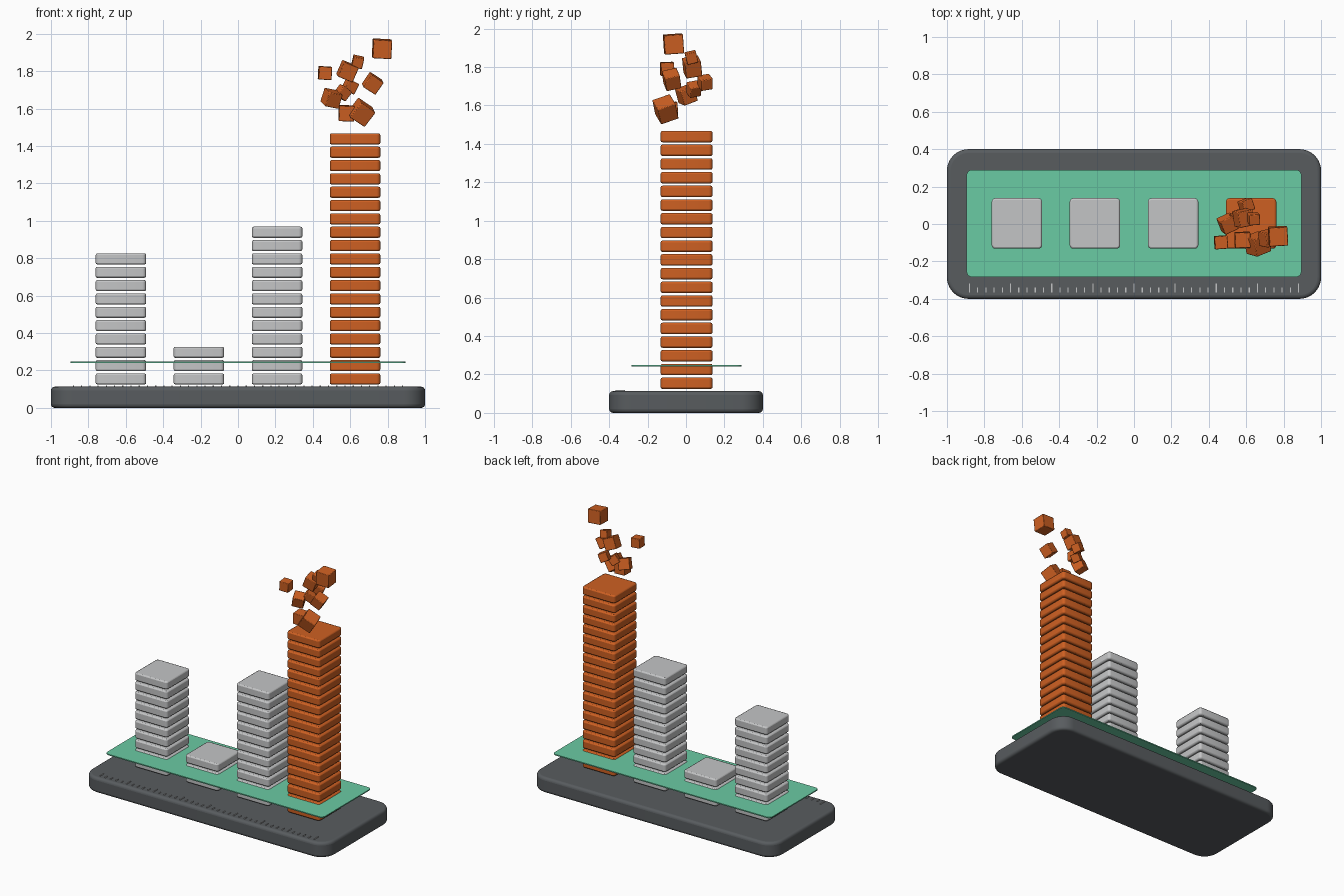
import bpy, bmesh, math
from mathutils import Matrix, Euler

if "Cube" in bpy.data.objects:
    bpy.data.objects.remove(bpy.data.objects["Cube"])


def srgb(r, g, b):
    return tuple(((c / 255 + 0.055) / 1.055) ** 2.4 for c in (r, g, b)) + (1,)


def material(name, rgb):
    m = bpy.data.materials.new(name)
    m.diffuse_color = srgb(*rgb)
    m.use_nodes = True
    m.node_tree.nodes["Principled BSDF"].inputs["Base Color"].default_value = m.diffuse_color
    return m


CHARCOAL = material("charcoal", (88, 92, 95))
GREY = material("light grey", (196, 197, 198))
ORANGE = material("burnt orange", (206, 96, 34))
GREEN = material("sea green", (106, 203, 163))


def finish(name, bm, mat, bevel=0, segments=3):
    mesh = bpy.data.meshes.new(name)
    bmesh.ops.recalc_face_normals(bm, faces=bm.faces)
    bm.to_mesh(mesh)
    bm.free()
    ob = bpy.data.objects.new(name, mesh)
    bpy.context.collection.objects.link(ob)
    mesh.materials.append(mat)
    if bevel:
        b = ob.modifiers.new("soft_edges", "BEVEL")
        b.width, b.segments, b.limit_method = bevel, segments, "ANGLE"
        b.angle_limit = math.radians(40)
    bpy.ops.object.select_all(action="DESELECT")
    ob.select_set(True)
    bpy.context.view_layer.objects.active = ob
    bpy.ops.object.shade_smooth_by_angle(angle=math.radians(35))
    return ob


def rounded_slab(bm, cx, cy, w, d, z0, z1, radius, steps=6):
    """Extruded rectangle with rounded corners."""
    ring = []
    for q, (sx, sy) in enumerate([(1, 1), (-1, 1), (-1, -1), (1, -1)]):
        for i in range(steps + 1):
            a = math.pi / 2 * (q + i / steps)
            ring.append((cx + sx * (w / 2 - radius) + radius * math.cos(a),
                         cy + sy * (d / 2 - radius) + radius * math.sin(a)))
    face = bm.faces.new([bm.verts.new((x, y, z0)) for x, y in ring])
    out = bmesh.ops.extrude_face_region(bm, geom=[face])["geom"]
    tops = [g for g in out if isinstance(g, bmesh.types.BMVert)]
    bmesh.ops.translate(bm, verts=tops, vec=(0, 0, z1 - z0))


def box(bm, centre, size, rotation=(0, 0, 0)):
    m = (Matrix.Translation(centre) @ Euler([math.radians(a) for a in rotation]).to_matrix().to_4x4()
         @ Matrix.Diagonal((*size, 1)))
    bmesh.ops.create_cube(bm, size=1, matrix=m)


# Base block
bm = bmesh.new()
rounded_slab(bm, 0, 0, 2, 0.8, 0, 0.113, 0.115, 10)
finish("base", bm, CHARCOAL, 0.02, 4)

# Thin level plate passing through the stacks
bm = bmesh.new()
rounded_slab(bm, 0, 0.003, 1.79, 0.574, 0.241, 0.249, 0.03)
finish("threshold_plate", bm, GREEN)

# Ruler ticks along the front edge, every fifth one longer
bm = bmesh.new()
for i in range(41):
    length = 0.048 if i % 5 == 0 else 0.026
    box(bm, (-0.88 + 0.044 * i, -0.366 + length / 2, 0.115), (0.006, length, 0.008))
finish("ruler_ticks", bm, GREY)

# Four stacks of slabs
PITCH = 0.0713
for name, x, count, mat in [("first_stack", -0.626, 10, GREY), ("second_stack", -0.209, 3, GREY),
                            ("third_stack", 0.209, 12, GREY), ("tall_stack", 0.626, 19, ORANGE)]:
    bm = bmesh.new()
    for i in range(count):
        z = 0.125 + PITCH * i
        rounded_slab(bm, x, 0.003, 0.27, 0.27, z, z + 0.059, 0.02, 4)
    finish(name, bm, mat, 0.009, 2)

# Loose cubes flying off the tall stack: centre, size, rotation in degrees
CUBES = [((0.77, -0.065, 1.92), 0.1, (4, 3, 3)),
         ((0.465, -0.098, 1.79), 0.07, (2, 3, 4)),
         ((0.64, 0.028, 1.85), 0.058, (14, 12, 4)),
         ((0.585, 0.032, 1.80), 0.085, (10, 22, 12)),
         ((0.72, -0.075, 1.735), 0.08, (15, 32, 15)),
         ((0.60, 0.10, 1.72), 0.063, (10, 25, 22)),
         ((0.56, 0.04, 1.685), 0.062, (12, 35, 30)),
         ((0.50, 0.002, 1.655), 0.08, (20, 10, 25)),
         ((0.58, -0.085, 1.575), 0.083, (3, 2, 2)),
         ((0.66, -0.107, 1.58), 0.098, (22, 32, 22))]
bm = bmesh.new()
for centre, size, rotation in CUBES:
    box(bm, centre, (size,) * 3, rotation)
finish("loose_cubes", bm, ORANGE, 0.004, 2)
